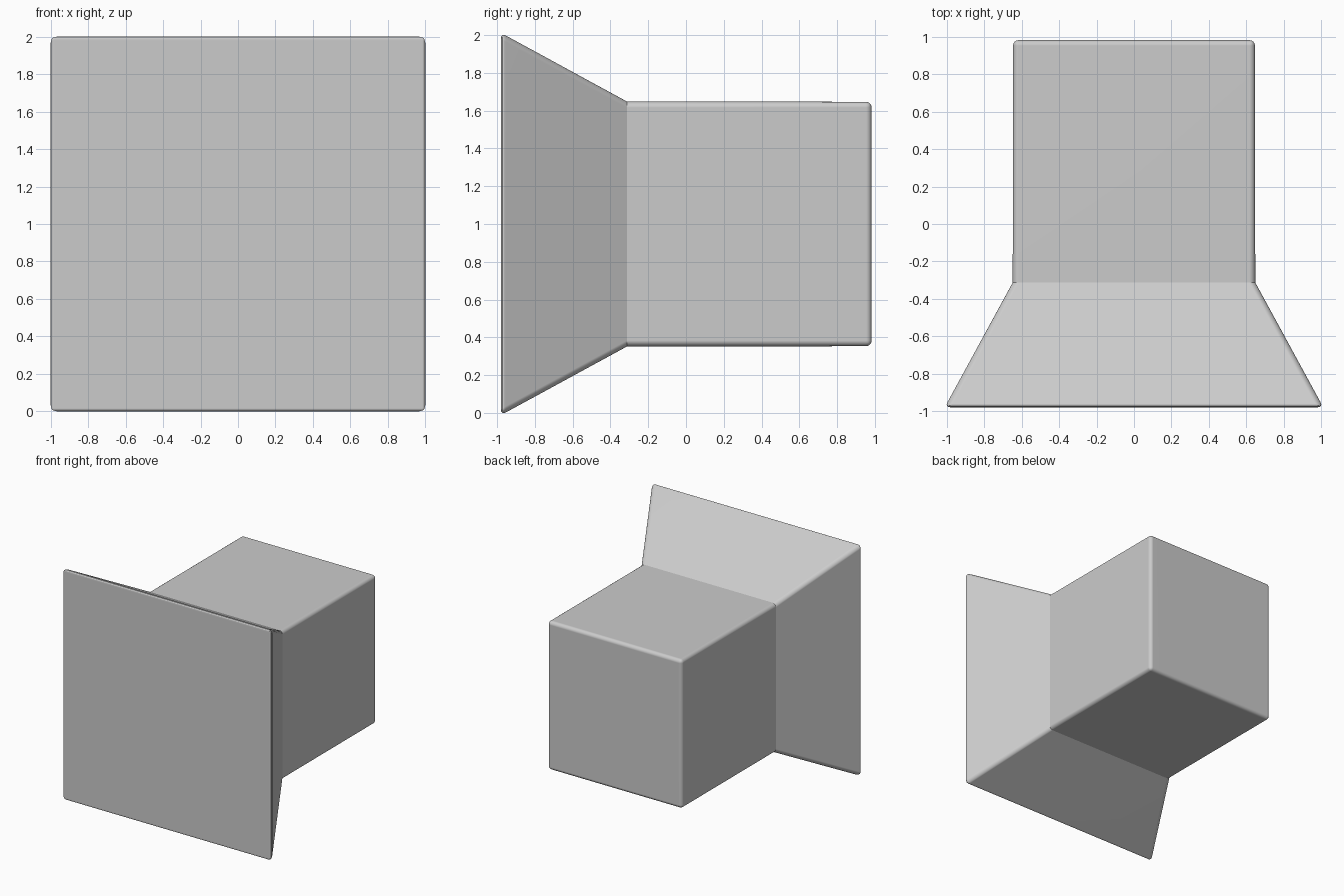
import bpy, bmesh

if "Cube" in bpy.data.objects:
    bpy.data.objects.remove(bpy.data.objects["Cube"])

# Square sections along y: (y, half width), centred on z = 1
SECTIONS = [(-0.98, 1.012), (-0.31, 0.647), (0.983, 0.647)]
CORNERS = [(-1, -1), (1, -1), (1, 1), (-1, 1)]

bm = bmesh.new()
rings = [[bm.verts.new((sx * h, y, 1 + sz * h)) for sx, sz in CORNERS]
         for y, h in SECTIONS]

# Front and back caps, then the walls between sections
bm.faces.new(rings[0])
bm.faces.new(rings[-1][::-1])
for a, b in zip(rings, rings[1:]):
    for i in range(4):
        j = (i + 1) % 4
        bm.faces.new((a[i], b[i], b[j], a[j]))
bmesh.ops.recalc_face_normals(bm, faces=bm.faces[:])

# Round the outer edges, leaving the inner crease around the flare sharp
bm.normal_update()
outer = [e for e in bm.edges if e.is_convex]
bmesh.ops.bevel(bm, geom=outer, offset=0.03, offset_type='OFFSET', segments=4,
                profile=0.5, affect='EDGES', clamp_overlap=True)

mesh = bpy.data.meshes.new("flared_block")
bm.to_mesh(mesh)
bm.free()
block = bpy.data.objects.new("flared_block", mesh)
bpy.context.collection.objects.link(block)

# Smooth rounded edges, crisp crease
bpy.context.view_layer.objects.active = block
block.select_set(True)
bpy.ops.object.shade_smooth_by_angle(angle=0.45)
mod = block.modifiers.new("flat_faces", 'WEIGHTED_NORMAL')
mod.keep_sharp = True
